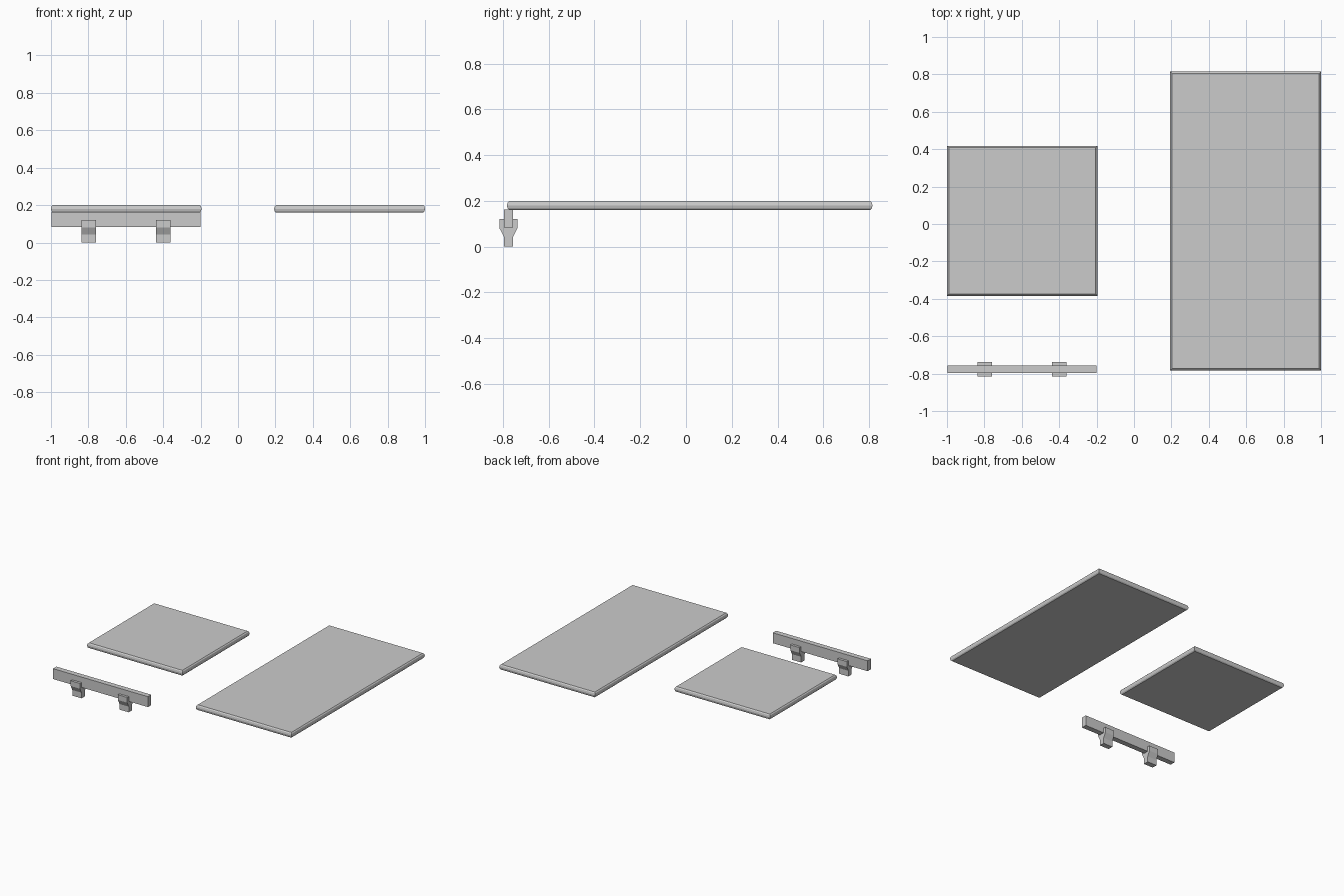
import bpy, bmesh

if "Cube" in bpy.data.objects:
    bpy.data.objects.remove(bpy.data.objects["Cube"])


def make_object(name, bm):
    bmesh.ops.recalc_face_normals(bm, faces=bm.faces)
    mesh = bpy.data.meshes.new(name)
    bm.to_mesh(mesh)
    bm.free()
    obj = bpy.data.objects.new(name, mesh)
    bpy.context.collection.objects.link(obj)
    return obj


def box(name, x0, x1, y0, y1, z0, z1):
    bm = bmesh.new()
    bmesh.ops.create_cube(bm, size=1)
    for v in bm.verts:
        v.co.x = (x0 + x1) / 2 + v.co.x * (x1 - x0)
        v.co.y = (y0 + y1) / 2 + v.co.y * (y1 - y0)
        v.co.z = (z0 + z1) / 2 + v.co.z * (z1 - z0)
    return make_object(name, bm)


def panel(name, x0, x1, y0, y1):
    # rounded-edge slab: stacked rectangles following the edge profile
    profile = [(0.01, 0.16), (0.003, 0.167), (0, 0.18), (0.003, 0.193), (0.01, 0.2)]
    bm = bmesh.new()
    rings = [[bm.verts.new(p) for p in (
        (x0 + i, y0 + i, z), (x1 - i, y0 + i, z),
        (x1 - i, y1 - i, z), (x0 + i, y1 - i, z))] for i, z in profile]
    for a, b in zip(rings, rings[1:]):
        for k in range(4):
            n = (k + 1) % 4
            bm.faces.new((a[k], a[n], b[n], b[k]))
    bm.faces.new(rings[0])
    bm.faces.new(rings[-1])
    return make_object(name, bm)


def bracket(name, cx, cy, width):
    # Y-shaped foot profile in the y-z plane, extruded along x
    half = [(0.02, 0), (0.02, 0.043), (0.039, 0.08), (0.039, 0.12)]
    outline = half + [(-y, z) for y, z in reversed(half)]
    bm = bmesh.new()
    face = bm.faces.new([bm.verts.new((cx - width / 2, cy + y, z)) for y, z in outline])
    ext = bmesh.ops.extrude_face_region(bm, geom=[face], use_keep_orig=True)
    for v in ext["geom"]:
        if isinstance(v, bmesh.types.BMVert):
            v.co.x += width
    return make_object(name, bm)


# Two flat panels
panel("small_panel", -1.0, -0.195, -0.385, 0.418)
panel("large_panel", 0.193, 1.0, -0.783, 0.815)

# Edge rail with two clip feet
box("rail", -0.997, -0.2, -0.796, -0.756, 0.083, 0.162)
for side, x in (("left", -0.797), ("right", -0.4)):
    bracket(side + "_bracket", x, -0.776, 0.078)
